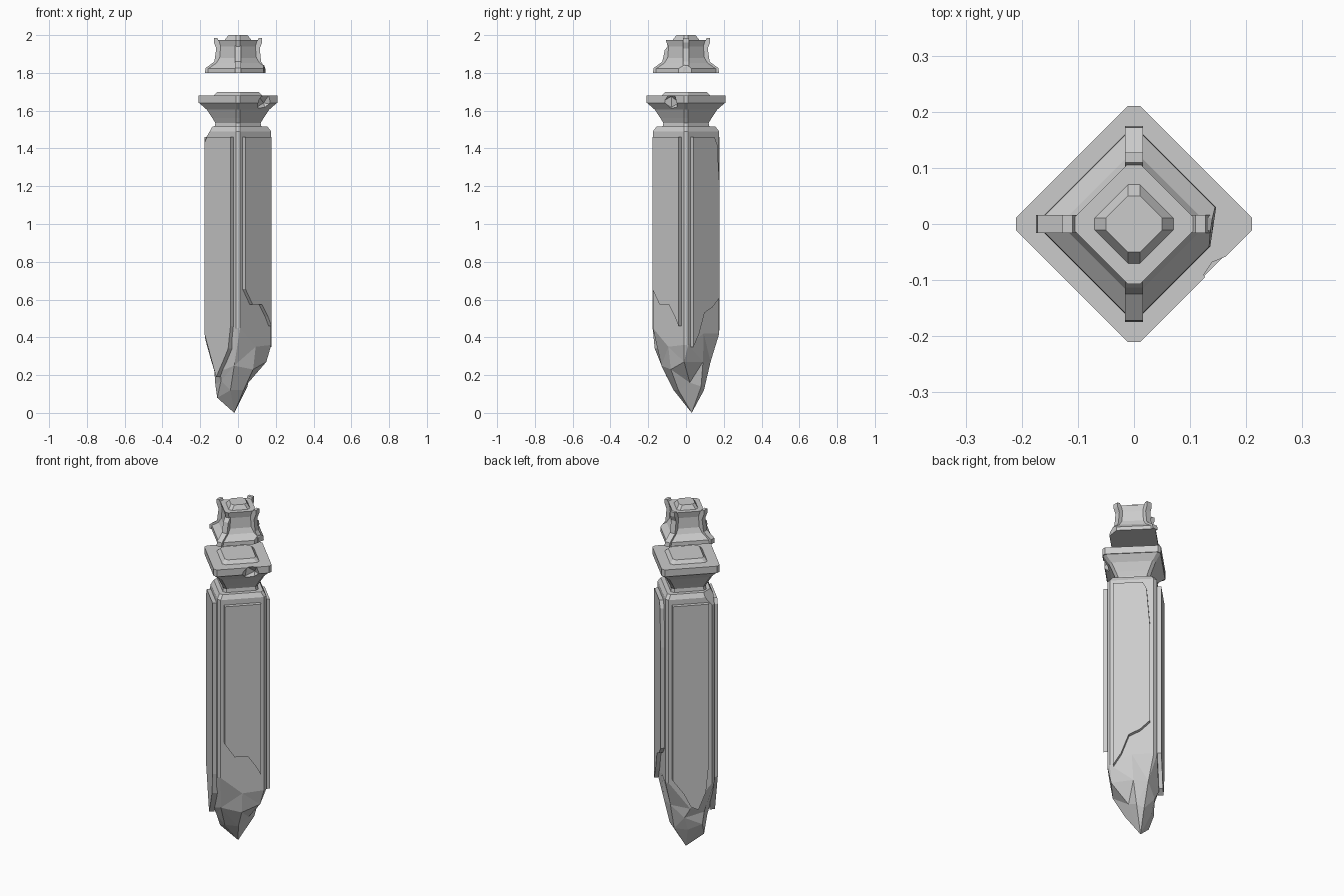
import bpy, bmesh
from math import pi
from mathutils import Vector, Matrix

if "Cube" in bpy.data.objects:
    bpy.data.objects.remove(bpy.data.objects["Cube"])


def make(name, bm):
    bmesh.ops.recalc_face_normals(bm, faces=bm.faces)
    me = bpy.data.meshes.new(name)
    bm.to_mesh(me)
    bm.free()
    ob = bpy.data.objects.new(name, me)
    bpy.context.collection.objects.link(ob)
    return ob


def slice_off(bm, co, no):
    """Break away everything beyond a plane and close the cut."""
    geom = bm.verts[:] + bm.edges[:] + bm.faces[:]
    bmesh.ops.bisect_plane(bm, geom=geom, plane_co=co, plane_no=no, clear_outer=True)
    bmesh.ops.holes_fill(bm, edges=[e for e in bm.edges if e.is_boundary])


def diamond(r, t=0.011):
    """Square with blunt corners on the axes; 12 points with face midpoints."""
    pts = []
    for k in range(4):
        rot = Matrix.Rotation(k * pi / 2, 3, 'Z')
        m = (r + t) / 2
        pts += [rot @ Vector(p) for p in ((r, -t, 0), (r, t, 0), (m, m, 0))]
    return pts


def bridge(bm, a, b):
    n = len(a)
    for i in range(n):
        j = (i + 1) % n
        vs = list(dict.fromkeys((a[i], a[j], b[j], b[i])))
        if len(vs) > 2 and not bm.faces.get(vs):
            bm.faces.new(vs)


def ring(bm, r, z):
    return [bm.verts.new((p.x, p.y, z)) for p in diamond(r)]


def loft(profile):
    bm = bmesh.new()
    rings = [ring(bm, r, z) for r, z in profile]
    for a, b in zip(rings, rings[1:]):
        bridge(bm, a, b)
    bm.faces.new(rings[0])
    bm.faces.new(rings[-1])
    return bm


def extrude_profile(points, to3d, lo, hi):
    bm = bmesh.new()
    a = [bm.verts.new(to3d(p, lo)) for p in points]
    b = [bm.verts.new(to3d(p, hi)) for p in points]
    bridge(bm, a, b)
    bm.faces.new(a)
    bm.faces.new(b)
    return bm


def spread(seq):
    """Eight values (corner, face, ...) to the twelve ring positions."""
    out = []
    for k in range(0, 8, 2):
        out += [seq[k], seq[k], seq[k + 1]]
    return out


# Shaft core, from the shoulder down to the broken tip
bm = bmesh.new()
top, shoulder = ring(bm, 0.156, 1.515), ring(bm, 0.176, 1.49)
edge_z = spread([0.36, 0.42, 0.42, 0.26, 0.40, 0.22, 0.45, 0.35])
edge = [bm.verts.new((p.x, p.y, z)) for p, z in zip(diamond(0.176), edge_z)]
mid = [(.15, -.01, .27), (.08, .09, .27), (.01, .13, .27), (-.06, .10, .20),
       (-.125, .01, .22), (-.09, -.07, .17), (-.02, -.13, .25), (.08, -.08, .23)]
low = [(.055, .02, .16), (.05, .08, .14), (.01, .095, .12), (-.06, .07, .12),
       (-.12, .02, .15), (-.11, -.01, .08), (-.04, -.065, .12), (.03, -.04, .12)]
mid = spread([bm.verts.new(p) for p in mid])
low = spread([bm.verts.new(p) for p in low])
tip = [bm.verts.new((-.02, .03, 0))] * 12
bm.faces.new(top)
for a, b in ((top, shoulder), (shoulder, edge), (edge, mid), (mid, low), (low, tip)):
    bridge(bm, a, b)
facets = [f for f in bm.faces if len(f.verts) == 4 and f.calc_center_median().z < 0.5]
bmesh.ops.triangulate(bm, faces=facets)
slice_off(bm, (-.15, 0, 1.49), (-.87, 0, .49))
make("shaft_core", bm)

# Raised slabs on the four faces, each with its own broken lower edge
W = 0.0975
square_top = [(W, 1.46), (-W, 1.46)]
slabs = {
    "front_right": (-45, [(-W, .655), (-.045, .575), (.025, .575), (.07, .51), (W, .46)],
                    square_top),
    "back_right": (45, [(-W, .35), (-.055, .42), (-.015, .53), (.045, .56), (W, .61)],
                   [(W, 1.2), (.08, 1.42), (.06, 1.46), (-W, 1.46)]),
    "back_left": (135, [(-W, .44), (-.04, .36), (0, .28), (.04, .26), (.08, .36), (W, .54)],
                  square_top),
    "front_left": (225, [(-W, .42), (-.01, .19), (.04, .27), (.08, .34), (W, .46)],
                   [(W, 1.46), (-.08, 1.46), (-W, 1.43)]),
}
for side, (deg, bottom, upper) in slabs.items():
    rot = Matrix.Rotation(deg * pi / 180, 3, 'Z')
    make("slab_" + side, extrude_profile(
        bottom + upper, lambda p, d: rot @ Vector((d, p[0], p[1])), 0.125, 0.154))

# Capital with flared underside
capital = make("capital", loft([
    (.125, 1.51), (.12, 1.535), (.135, 1.56), (.165, 1.605), (.205, 1.64),
    (.21, 1.64), (.21, 1.68), (.13, 1.68), (.107, 1.70)]))

# Chip in the capital's front right edge
bm = bmesh.new()
bmesh.ops.create_icosphere(bm, subdivisions=1, radius=0.055,
                           matrix=Matrix.Translation((.15, -.09, 1.64)) @ Matrix.Rotation(.5, 4, 'X'))
cutter = make("chip_cutter", bm)
cutter.hide_render = True
cutter.hide_set(True)
mod = capital.modifiers.new("chip", 'BOOLEAN')
mod.operation = 'DIFFERENCE'
mod.solver = 'EXACT'
mod.object = cutter

# Floating finial, its right corner broken off
bm = loft([(.165, 1.80), (.163, 1.822), (.12, 1.852), (.102, 1.88), (.097, 1.94),
           (.107, 1.975), (.07, 1.975), (.05, 2.0)])
slice_off(bm, (.14, 0, 1.82), (1, -.15, .1))
make("finial", bm)

# Corner ribs rising into horns; the front one has lost its tip
base = [(.08, 1.80), (.175, 1.80), (.172, 1.825), (.125, 1.86)]
broken_base = [(.08, 1.80), (.14, 1.80), (.14, 1.83), (.122, 1.86)]
horn = [(.115, 1.93), (.127, 1.96), (.127, 1.985), (.11, 1.985), (.10, 1.965), (.08, 1.965)]
stump = [(.113, 1.92), (.09, 1.95), (.08, 1.955)]
ribs = [("right", broken_base + horn), ("back", base + horn),
        ("left", base + horn), ("front", base + stump)]
for k, (side, pts) in enumerate(ribs):
    rot = Matrix.Rotation(k * pi / 2, 3, 'Z')
    make("rib_" + side, extrude_profile(
        pts, lambda p, d: rot @ Vector((p[0], d, p[1])), -0.016, 0.016))
